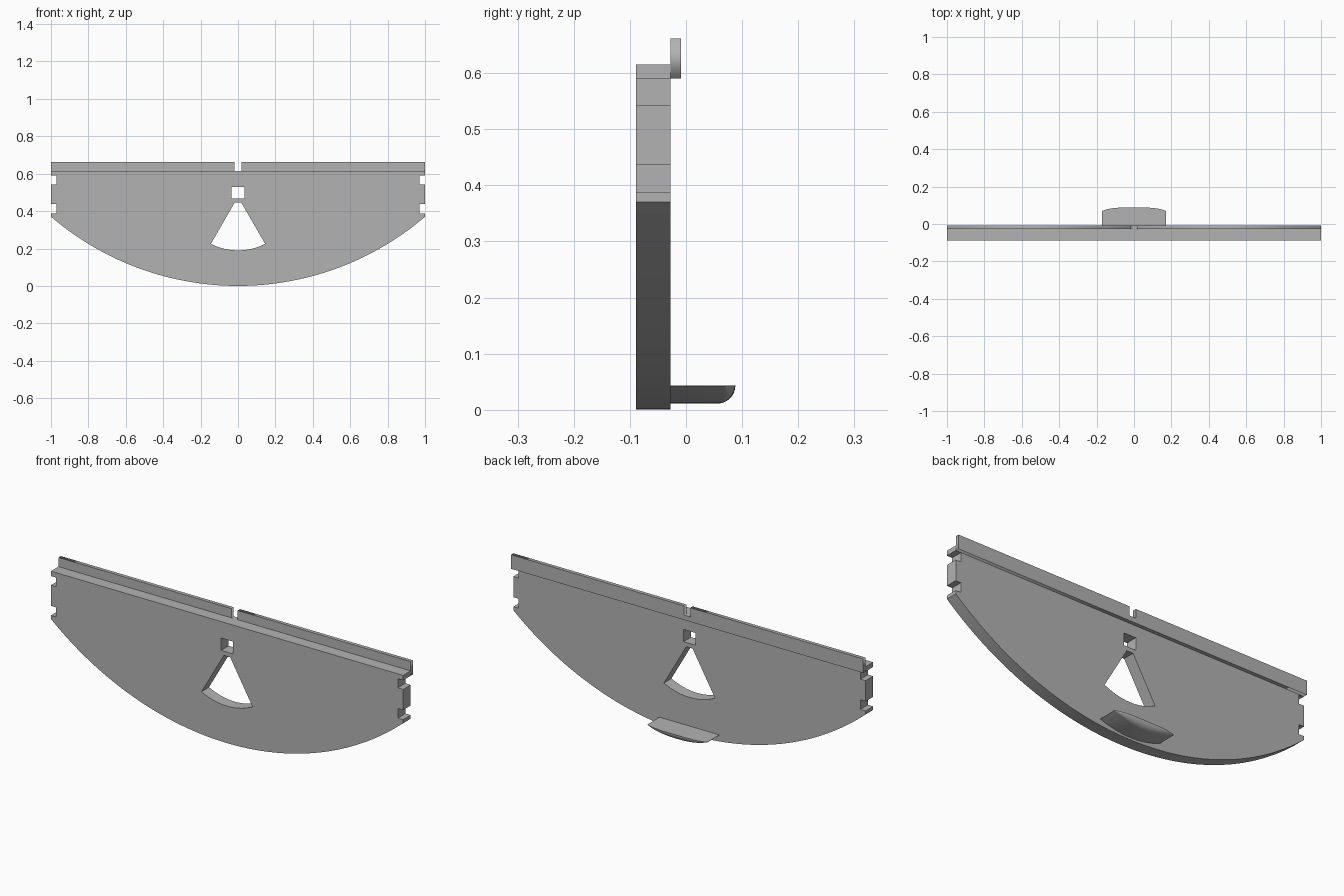
import bpy, bmesh, math

cube = bpy.data.objects.get("Cube")
if cube:
    bpy.data.objects.remove(cube, do_unlink=True)

grey = bpy.data.materials.new("plain grey")
grey.use_nodes = True
grey.diffuse_color = (0.45, 0.45, 0.45, 1)
grey.node_tree.nodes["Principled BSDF"].inputs["Base Color"].default_value = grey.diffuse_color


def add_object(name, mesh):
    mesh.materials.clear()
    mesh.materials.append(grey)
    obj = bpy.data.objects.new(name, mesh)
    bpy.context.collection.objects.link(obj)
    return obj


def mirrored(half):
    """Close a right-hand (x, z) outline with its mirror image."""
    return half + [(-x, z) for x, z in reversed(half) if x > 0]


def slab(name, outlines, y0, y1):
    """Extrude front outlines (inner ones become holes) from y0 to y1."""
    curve = bpy.data.curves.new(name, 'CURVE')
    curve.dimensions = '2D'
    curve.fill_mode = 'BOTH'
    curve.extrude = (y1 - y0) / 2
    for pts in outlines:
        spline = curve.splines.new('POLY')
        spline.points.add(len(pts) - 1)
        for p, (x, z) in zip(spline.points, pts):
            p.co = (x, z, 0, 1)
        spline.use_cyclic_u = True
    temp = bpy.data.objects.new(name + "_curve", curve)
    bpy.context.collection.objects.link(temp)
    deps = bpy.context.evaluated_depsgraph_get()
    mesh = bpy.data.meshes.new_from_object(temp.evaluated_get(deps))
    bpy.data.objects.remove(temp, do_unlink=True)
    bm = bmesh.new()
    bm.from_mesh(mesh)
    for v in bm.verts:
        x, z, d = v.co
        v.co = (x, (y0 + y1) / 2 - d, z)
    bmesh.ops.remove_doubles(bm, verts=bm.verts, dist=1e-5)
    bmesh.ops.recalc_face_normals(bm, faces=bm.faces)
    bm.to_mesh(mesh)
    bm.free()
    return add_object(name, mesh)


def arc(half_width, low, high, steps):
    """Right half of a sagging circular arc, from the bottom outward."""
    sag = high - low
    r = (half_width ** 2 + sag ** 2) / (2 * sag)
    end = math.asin(half_width / r)
    return [(r * math.sin(end * i / steps), low + r - r * math.cos(end * i / steps))
            for i in range(steps + 1)]


# Main plate with notched ends, square hole and fan-shaped window
side = [(1, .388), (.97, .388), (.97, .437), (1, .437),
        (1, .543), (.97, .543), (.97, .59), (1, .59), (1, .615)]
plate = mirrored(arc(1, 0, .37, 40) + side)
square = mirrored([(.034, .467), (.034, .53)])
fan = mirrored(arc(.145, .19, .225, 12) + [(.018, .445)])
slab("plate", [plate, square, fan], -.089, -.028)

# Raised rail along the top of the back, slotted in the middle
rail = mirrored([(1, .59), (1, .662), (.018, .662), (.018, .615)])
slab("top_rail", [rail], -.028, -.009)

# Back tab: flat on top, bowed underneath, rounded along its outer edge
bm = bmesh.new()
top, half, back = .043, .17, -.03
bow = arc(half, .011, top - .001, 16)
rows = []
for x, low in [(-x, z) for x, z in reversed(bow[1:])] + bow:
    depth = top - low
    edge = .07 + .018 * (1 - (abs(x) / half) ** 4)
    profile = [(back, top), (back, low)]
    for i in range(9):
        a = math.pi / 2 * i / 8
        profile.append((edge - depth + depth * math.sin(a), top - depth * math.cos(a)))
    rows.append([bm.verts.new((x, y, z)) for y, z in profile])
for a, b in zip(rows, rows[1:]):
    for i in range(len(a)):
        j = (i + 1) % len(a)
        bm.faces.new((a[i], a[j], b[j], b[i]))
bm.faces.new(rows[0])
bm.faces.new(rows[-1])
bmesh.ops.recalc_face_normals(bm, faces=bm.faces)
mesh = bpy.data.meshes.new("back_tab")
bm.to_mesh(mesh)
bm.free()
tab = add_object("back_tab", mesh)

# Smooth the curved surfaces, keep the edges sharp
bpy.ops.object.select_all(action='DESELECT')
for name in ("plate", "back_tab"):
    bpy.data.objects[name].select_set(True)
bpy.context.view_layer.objects.active = tab
bpy.ops.object.shade_smooth_by_angle(angle=math.radians(30))
